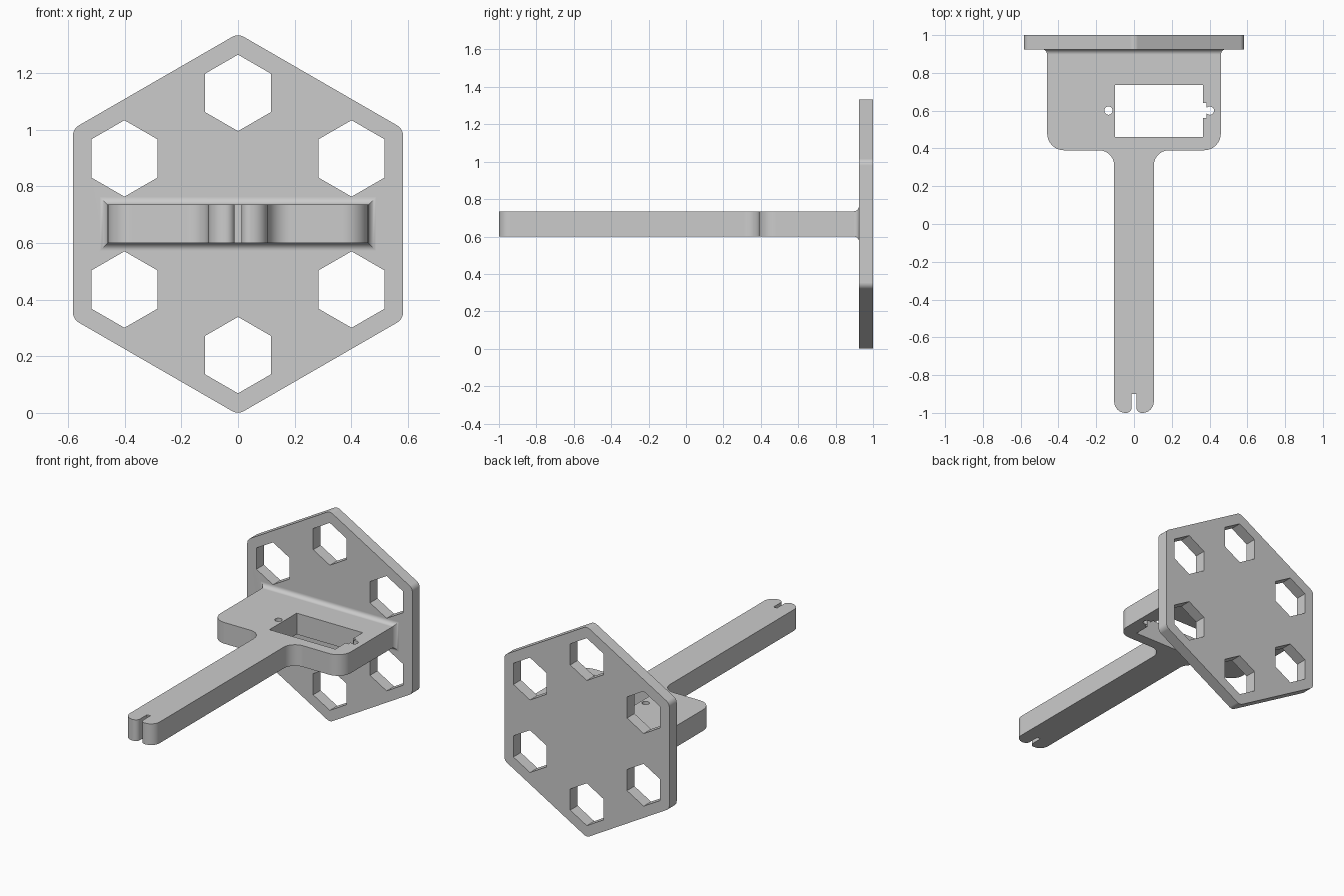
import bpy, bmesh
from math import sin, cos, tan, pi, radians
from mathutils import Vector

if "Cube" in bpy.data.objects:
    bpy.data.objects.remove(bpy.data.objects["Cube"])


def rounded(corners, segs=8):
    """2D outline from (x, y, radius) corners."""
    out, n = [], len(corners)
    for i, (x, y, r) in enumerate(corners):
        p = Vector((x, y))
        if r == 0:
            out.append(p)
            continue
        a = (Vector(corners[i - 1][:2]) - p).normalized()
        b = (Vector(corners[(i + 1) % n][:2]) - p).normalized()
        half = a.angle(b) / 2
        c = p + (a + b).normalized() * (r / sin(half))
        u = p + a * (r / tan(half)) - c
        v = p + b * (r / tan(half)) - c
        total = u.angle(v)
        for k in range(segs + 1):
            t = k / segs
            out.append(c + (u * sin((1 - t) * total) + v * sin(t * total)) / sin(total))
    return out


def ngon(n, r, cx, cy, start=pi / 2):
    return [(cx + r * cos(start + 2 * pi * i / n), cy + r * sin(start + 2 * pi * i / n))
            for i in range(n)]


def rect(x0, x1, y0, y1):
    return [(x0, y0), (x1, y0), (x1, y1), (x0, y1)]


def prism(name, outline, lo, hi, axis, finish=None):
    """Extrude an outline along y or z."""
    bm = bmesh.new()
    place = (lambda a, b: (a, lo, b)) if axis == 'y' else (lambda a, b: (a, b, lo))
    face = bm.faces.new([bm.verts.new(place(*p)) for p in outline])
    ext = bmesh.ops.extrude_face_region(bm, geom=[face])
    move = Vector((0, hi - lo, 0)) if axis == 'y' else Vector((0, 0, hi - lo))
    for v in ext['geom']:
        if isinstance(v, bmesh.types.BMVert):
            v.co += move
    if finish:
        finish(bm)
    bmesh.ops.recalc_face_normals(bm, faces=bm.faces)
    mesh = bpy.data.meshes.new(name)
    bm.to_mesh(mesh)
    bm.free()
    ob = bpy.data.objects.new(name, mesh)
    bpy.context.collection.objects.link(ob)
    return ob


def combine(ob, other, operation):
    mod = ob.modifiers.new(operation, 'BOOLEAN')
    mod.operation, mod.object, mod.solver = operation, other, 'EXACT'
    bpy.context.view_layer.objects.active = ob
    bpy.ops.object.modifier_apply(modifier=mod.name)
    bpy.data.objects.remove(other)


Z0, Z1, MID = 0.60, 0.735, 0.667
FRONT, FILLET = 0.925, 0.028


# Flared root where the arm meets the plate
def flare(bm):
    end = max(bm.faces, key=lambda f: f.calc_center_median().y
              if len(f.verts) == 4 else -9)
    steps = [(FILLET * (1 - cos(a)), FILLET * sin(a))
             for a in (radians(15 * k) for k in range(1, 7))]
    base = [v.co.copy() for v in end.verts]
    rings = [(d, FRONT - FILLET + s) for d, s in steps] + [(FILLET, FRONT + 0.03)]
    previous = 0
    for d, y in rings:
        end = bmesh.ops.extrude_discrete_faces(bm, faces=[end])['faces'][0]
        for v in end.verts:
            v.co.x += (d - previous) * (1 if v.co.x > 0 else -1)
            v.co.z += (d - previous) * (1 if v.co.z > MID else -1)
            v.co.y = y
        previous = d


# Arm with split tip and wide servo bracket
half = rounded([(0.012, -0.9, 0), (0.012, -1, 0.03), (0.105, -1, 0.06),
                (0.105, 0.39, 0.08), (0.46, 0.39, 0.09), (0.46, FRONT - FILLET, 0)])
outline = half + [Vector((-p.x, p.y)) for p in reversed(half)]
arm = prism("arm", outline, Z0, Z1, 'z', flare)

# Window, cable notch and screw holes
for shape in (rect(-0.10, 0.365, 0.46, 0.735), rect(0.35, 0.385, 0.562, 0.64),
              rect(0.375, 0.40, 0.585, 0.616), ngon(24, 0.022, 0.402, 0.6),
              ngon(24, 0.022, -0.135, 0.6)):
    combine(arm, prism("cutter", shape, Z0 - 0.1, Z1 + 0.1, 'z'), 'DIFFERENCE')

# Hexagonal plate with six hexagonal holes
plate = prism("mounting_bracket",
              rounded([(x, z, 0.04) for x, z in ngon(6, 0.6726, 0, MID)], 6),
              FRONT, 1.0, 'y')
for x, z in ngon(6, 0.463, 0, MID):
    combine(plate, prism("cutter", ngon(6, 0.135, x, z), 0.8, 1.1, 'y'), 'DIFFERENCE')

# Join arm and plate into one body
combine(plate, arm, 'UNION')
plate.select_set(True)
bpy.context.view_layer.objects.active = plate
bpy.ops.object.shade_smooth_by_angle(angle=radians(30))
normals = plate.modifiers.new("flat_sides", 'WEIGHTED_NORMAL')
normals.keep_sharp = True
